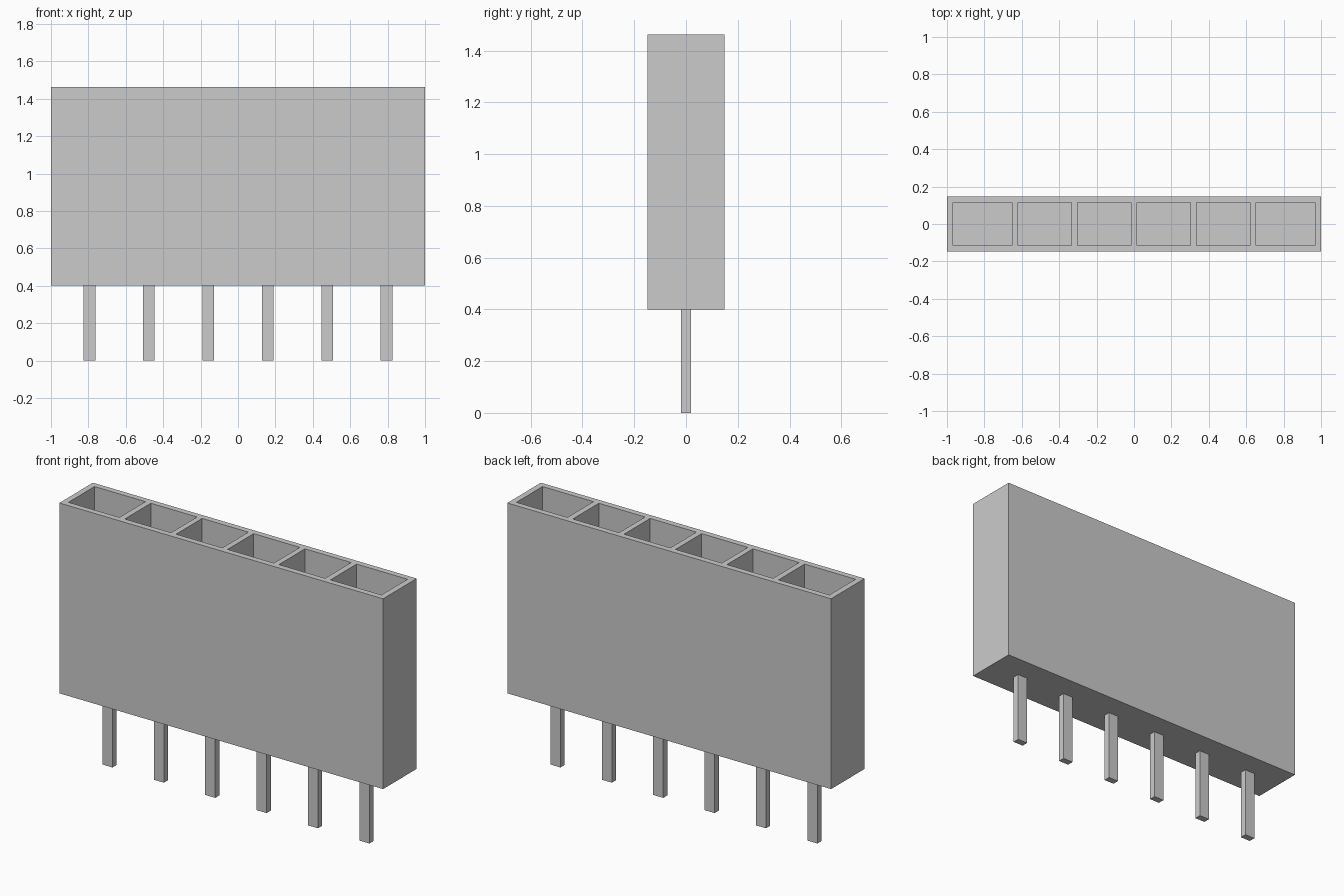
import bpy, bmesh
from mathutils import Vector

if "Cube" in bpy.data.objects:
    bpy.data.objects.remove(bpy.data.objects["Cube"])

HALF_Y, Z0, Z1, FLOOR = 0.148, 0.40, 1.463, 0.48
POCKET_Y = 0.115
SPANS = [(0.016, 0.302), (0.333, 0.619), (0.652, 0.967)]
SPANS = sorted([(-b, -a) for a, b in SPANS] + SPANS)
PITCH = 0.3175


def box(bm, lo, hi):
    lo, hi = Vector(lo), Vector(hi)
    verts = bmesh.ops.create_cube(bm, size=1)["verts"]
    for v in verts:
        v.co = Vector([(lo[i] + hi[i]) / 2 + v.co[i] * (hi[i] - lo[i]) for i in range(3)])


def finish(name, bm):
    bmesh.ops.recalc_face_normals(bm, faces=bm.faces[:])
    mesh = bpy.data.meshes.new(name)
    bm.to_mesh(mesh)
    bm.free()
    obj = bpy.data.objects.new(name, mesh)
    bpy.context.collection.objects.link(obj)
    return obj


# Housing: a block cut into a grid, with six cells pushed down as sockets
bm = bmesh.new()
box(bm, (-1, -HALF_Y, Z0), (1, HALF_Y, Z1))
cuts = [((x, 0, 0), (1, 0, 0)) for span in SPANS for x in span]
cuts += [((0, y, 0), (0, 1, 0)) for y in (-POCKET_Y, POCKET_Y)]
for co, no in cuts:
    bmesh.ops.bisect_plane(bm, geom=bm.verts[:] + bm.edges[:] + bm.faces[:],
                           plane_co=co, plane_no=no)


def is_socket(face):
    c = face.calc_center_median()
    return (c.z > Z1 - 0.001 and abs(c.y) < POCKET_Y
            and any(a < c.x < b for a, b in SPANS))


sockets = [f for f in bm.faces if is_socket(f)]
floors = bmesh.ops.extrude_discrete_faces(bm, faces=sockets)["faces"]
for f in floors:
    for v in f.verts:
        v.co.z = FLOOR
finish("socket_housing", bm)

# Contact pins under the housing
for i in range(6):
    x = (i - 2.5) * PITCH
    bm = bmesh.new()
    box(bm, (x - 0.031, -0.0185, 0), (x + 0.031, 0.0185, Z0))
    finish(f"contact_pin_{i + 1}", bm)
